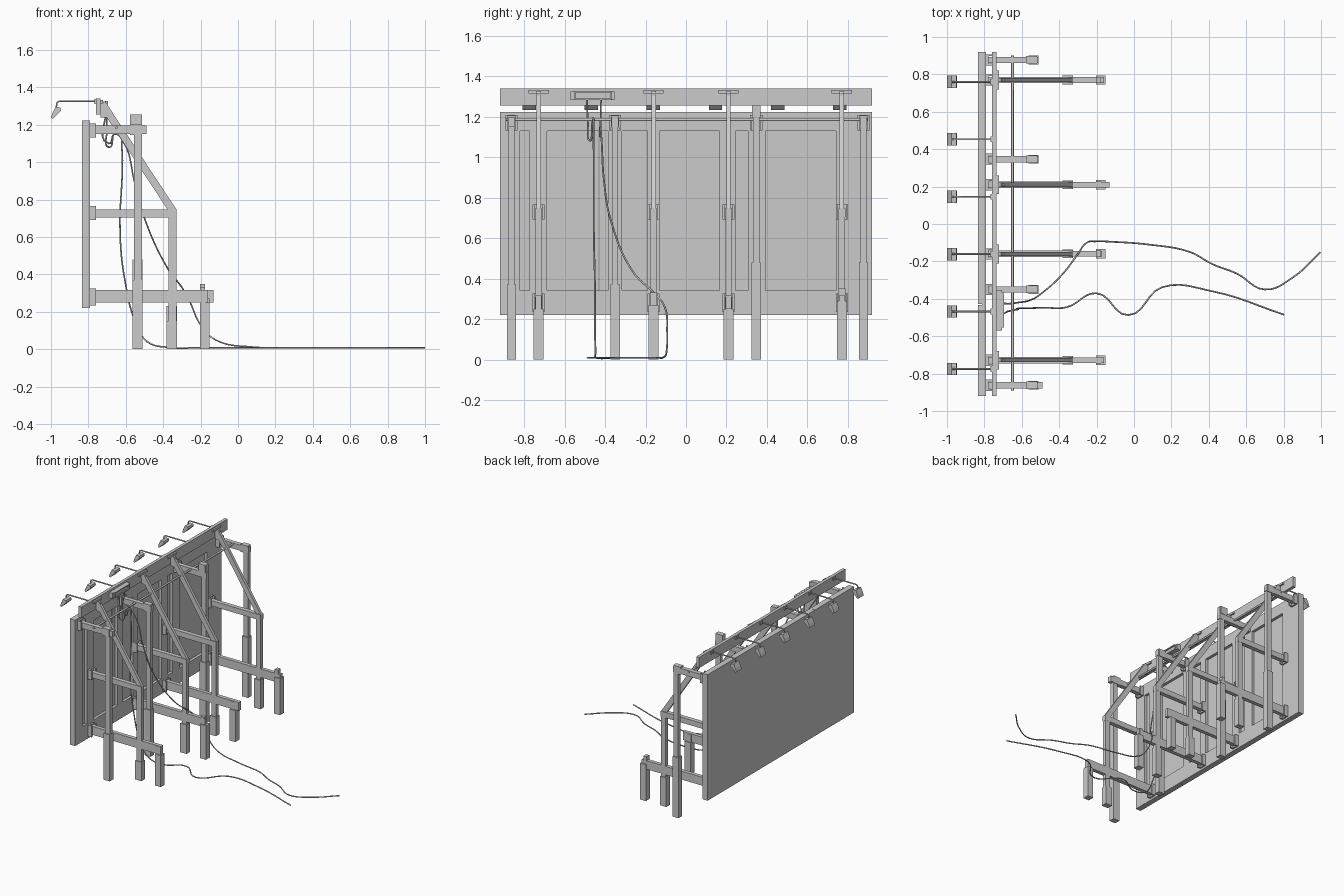
import bpy, bmesh, math
from mathutils import Vector


def box(name, x, y, z):
    """Axis-aligned box from (min, max) pairs."""
    bm = bmesh.new()
    bmesh.ops.create_cube(bm, size=1)
    for v in bm.verts:
        v.co = [r[0] if c < 0 else r[1] for c, r in zip(v.co, (x, y, z))]
    me = bpy.data.meshes.new(name)
    bm.to_mesh(me)
    bm.free()
    ob = bpy.data.objects.new(name, me)
    bpy.context.collection.objects.link(ob)
    return ob


def around(c, w):
    return (c - w / 2, c + w / 2)


def extrude_y(name, pts, y, w):
    """Extrude an x-z outline along y."""
    bm = bmesh.new()
    a, b = [[bm.verts.new((p[0], yy, p[1])) for p in pts] for yy in around(y, w)]
    bm.faces.new(a)
    bm.faces.new(b[::-1])
    n = len(pts)
    for i in range(n):
        bm.faces.new((a[i], b[i], b[(i + 1) % n], a[(i + 1) % n]))
    bmesh.ops.recalc_face_normals(bm, faces=bm.faces)
    me = bpy.data.meshes.new(name)
    bm.to_mesh(me)
    bm.free()
    ob = bpy.data.objects.new(name, me)
    bpy.context.collection.objects.link(ob)
    return ob


def tube(name, pts, r, smooth=True):
    """Round tube through points."""
    cu = bpy.data.curves.new(name, 'CURVE')
    cu.dimensions = '3D'
    cu.bevel_depth = r
    cu.bevel_resolution = 1
    cu.use_fill_caps = True
    cu.resolution_u = 6
    if smooth:
        s = cu.splines.new('BEZIER')
        s.bezier_points.add(len(pts) - 1)
        for bp, p in zip(s.bezier_points, pts):
            bp.co = p
            bp.handle_left_type = bp.handle_right_type = 'AUTO'
    else:
        s = cu.splines.new('POLY')
        s.points.add(len(pts) - 1)
        for sp, p in zip(s.points, pts):
            sp.co = (*p, 1)
    ob = bpy.data.objects.new(name, cu)
    bpy.context.collection.objects.link(ob)
    return ob


# Display board: two sheets meeting at a seam, framed on the back
SEAM = -0.43
box("board_sheet_small", (-0.835, -0.812), (-0.92, SEAM - 0.002), (0.22, 1.222))
box("board_sheet_large", (-0.835, -0.812), (SEAM + 0.002, 0.92), (0.22, 1.222))
FRAME_X = (-0.812, -0.79)
box("board_bottom_rail", FRAME_X, (-0.92, 0.92), (0.22, 0.34))
box("board_top_rail", FRAME_X, (-0.92, 0.92), (1.13, 1.222))
for y, w in ((-0.87, 0.1), (-0.73, 0.085), (-0.35, 0.07), (-0.16, 0.06),
             (0.205, 0.08), (0.35, 0.085), (0.79, 0.1), (0.88, 0.08)):
    box("board_stile", FRAME_X, around(y, w), (0.34, 1.13))

# Top plank and the rod behind the board
box("top_plank", (-0.76, -0.735), (-0.92, 0.92), (1.255, 1.34))
tube("rear_rod", [(-0.65, -0.89, 1.185), (-0.65, 0.9, 1.185)], 0.008, False)


def clamp(x, y, z, h=0.075):
    """U-shaped bracket fixing a beam to the board."""
    box("clamp_plate", (x, x + 0.012), around(y, 0.06), around(z, h))
    for s in (-1, 1):
        box("clamp_cheek", (x, x + 0.032), around(y + s * 0.025, 0.01), around(z, h))


# Tall frames: post with sleeve and a top arm
for y, sleeve, top in ((-0.862, 0.37, 1.205), (-0.35, 0.37, 1.205),
                       (0.347, 0.48, 1.255), (0.877, 0.48, 1.205)):
    box("tall_post", around(-0.535, 0.042), around(y, 0.03), (0, top))
    box("tall_post_sleeve", around(-0.537, 0.054), around(y, 0.046), (0, sleeve))
    box("tall_arm", (-0.785, -0.49 if y < -0.8 else -0.51), around(y, 0.034), (1.15, 1.195))
    box("tall_post_cap", around(-0.548, 0.06), around(y, 0.04), (top - 0.06, top))
    clamp(-0.79, y, 1.17)

# Braced frames: mid post, two beams, short outer post, diagonal and head plate
for y, sleeve, tip, short in ((-0.728, 0.15, -0.16, 0.31), (-0.16, 0.23, -0.17, 0.33),
                              (0.21, 0.15, -0.13, 0.31), (0.77, 0.23, -0.16, 0.35)):
    box("mid_post", around(-0.35, 0.042), around(y, 0.032), (0, 0.74))
    box("mid_post_sleeve", around(-0.353, 0.056), around(y, 0.046), (0, sleeve))
    box("mid_beam", (-0.785, -0.328), around(y, 0.034), (0.704, 0.747))
    box("low_beam", (-0.785, tip), around(y, 0.03), (0.25, 0.317))
    box("short_post", around(-0.178, 0.05), around(y, 0.05), (0, short - 0.06))
    box("short_post_peg", around(-0.19, 0.028), around(y, 0.034), (0.2, short))
    clamp(-0.79, y, 0.728)
    clamp(-0.79, y, 0.28, 0.09)
    a, b = Vector((-0.345, 0.735)), Vector((-0.728, 1.315))
    n = Vector((b.y - a.y, a.x - b.x)).normalized() * 0.02
    extrude_y("diagonal_brace", [a - n, a + n, b + n, b - n], y, 0.022)
    box("brace_head_plate", (-0.735, -0.722), around(y, 0.1), (1.315, 1.332))
    box("brace_head_web", (-0.735, -0.695), around(y, 0.014), (1.24, 1.315))

# Six lamps on thin arms
for i in range(6):
    y = -0.775 + i * 0.307
    tube("lamp_arm", [(-0.735, y, 1.326), (-0.955, y, 1.326), (-0.967, y, 1.32),
                      (-0.972, y, 1.295)], 0.005, False)
    extrude_y("lamp_head", [(-1.0, 1.238), (-0.992, 1.262), (-0.975, 1.297),
                            (-0.95, 1.292), (-0.946, 1.275), (-0.99, 1.232)], y, 0.066)
    box("lamp_arm_mount", (-0.768, -0.758), around(y, 0.03), (1.31, 1.338))

# Power box behind the plank, with a raised rim
box("power_box", (-0.737, -0.705), (-0.57, -0.352), (1.282, 1.325))
for z in (1.285, 1.322):
    box("power_box_rim", (-0.71, -0.696), (-0.55, -0.37), around(z, 0.008))
for y in (-0.55, -0.37):
    box("power_box_rim", (-0.71, -0.696), around(y, 0.008), (1.285, 1.322))

# Two cables dropping to the ground
tube("long_cable", [
    (-0.705, -0.42, 1.29), (-0.69, -0.425, 1.1), (-0.66, -0.425, 1.15), (-0.62, -0.42, 1.12),
    (-0.55, -0.405, 0.88), (-0.5, -0.375, 0.7), (-0.375, -0.26, 0.43), (-0.3, -0.16, 0.33),
    (-0.26, -0.105, 0.26), (-0.2, -0.093, 0.13), (-0.12, -0.095, 0.05), (0.08, -0.11, 0.012),
    (0.3, -0.15, 0.009), (0.42, -0.215, 0.009), (0.55, -0.265, 0.009), (0.7, -0.35, 0.009),
    (0.85, -0.285, 0.009), (0.997, -0.15, 0.009)], 0.0045)
tube("short_cable", [
    (-0.705, -0.49, 1.29), (-0.7, -0.485, 1.18), (-0.69, -0.475, 1.08), (-0.665, -0.465, 1.15),
    (-0.64, -0.46, 1.195), (-0.622, -0.457, 1.1), (-0.63, -0.455, 0.6), (-0.605, -0.45, 0.37),
    (-0.55, -0.45, 0.15), (-0.485, -0.447, 0.04), (-0.36, -0.445, 0.009), (-0.2, -0.37, 0.009),
    (-0.03, -0.487, 0.009), (0.15, -0.338, 0.009), (0.42, -0.36, 0.009), (0.803, -0.485, 0.009)],
    0.0045)
